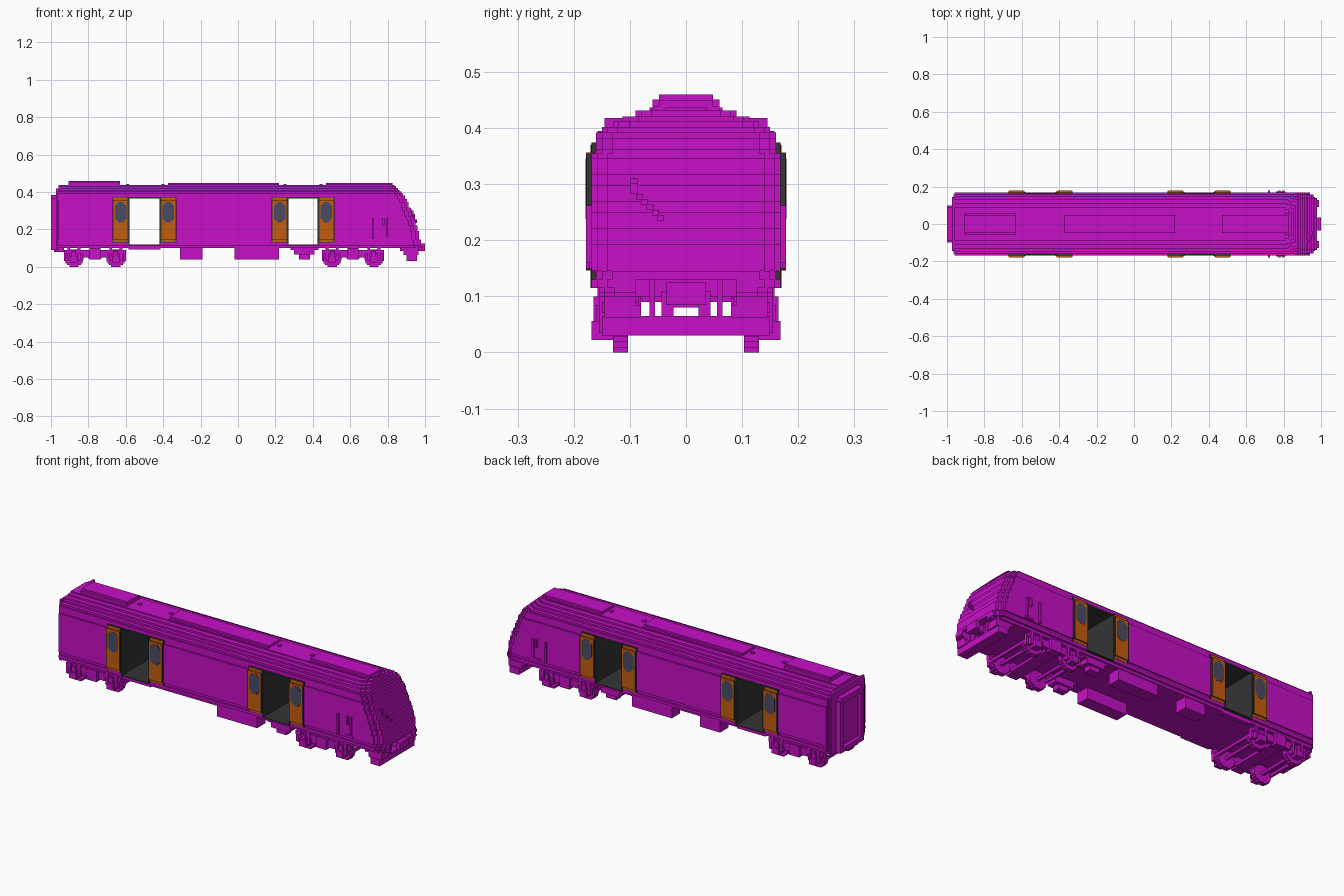
import bpy
import bmesh
import math
from mathutils import Matrix, Vector

if "Cube" in bpy.data.objects:
    bpy.data.objects.remove(bpy.data.objects["Cube"])


def material(name, rgb):
    m = bpy.data.materials.new(name)
    m.use_nodes = True
    m.diffuse_color = (*rgb, 1)
    m.node_tree.nodes["Principled BSDF"].inputs["Base Color"].default_value = (*rgb, 1)
    return m


MAGENTA = material("magenta_paint", (0.57, 0.005, 0.57))
ORANGE = material("door_orange", (0.56, 0.11, 0.005))
DARK = material("dark_grey", (0.035, 0.035, 0.035))
GLASS = material("blue_grey_glass", (0.07, 0.07, 0.13))

VOX = 0.0095
OPENINGS = [(-0.585, -0.415), (0.265, 0.43)]
SILL, LINTEL = 0.115, 0.37
TAIL, NOSE_START = -0.96, 0.8


def build(name, boxes, mat):
    """Make one object from boxes given as (x0, x1, y0, y1, z0, z1)."""
    bm = bmesh.new()
    for x0, x1, y0, y1, z0, z1 in boxes:
        mid = Vector((x0 + x1, y0 + y1, z0 + z1)) / 2
        size = Matrix.Diagonal((x1 - x0, y1 - y0, z1 - z0, 1))
        bmesh.ops.create_cube(bm, size=1, matrix=Matrix.Translation(mid) @ size)
    mesh = bpy.data.meshes.new(name)
    bm.to_mesh(mesh)
    bm.free()
    mesh.materials.append(mat)
    obj = bpy.data.objects.new(name, mesh)
    bpy.context.collection.objects.link(obj)
    return obj


def both(boxes):
    """Add the copy of each box on the other side."""
    return boxes + [(a, b, -d, -c, e, f) for a, b, c, d, e, f in boxes]


def lerp(points, t):
    for (a, va), (b, vb) in zip(points, points[1:]):
        if t <= b:
            return va + (vb - va) * (t - a) / (b - a)
    return points[-1][1]


# Stepped cross-section: top of each layer and its half width
LAYERS = [(0.115, 0.155), (0.13, 0.168), (0.145, 0.16), (0.355, 0.168),
          (LINTEL, 0.16), (0.392, 0.16), (0.402, 0.15), (0.412, 0.13),
          (0.421, 0.113), (0.431, 0.09), (0.437, 0.065)]
NOSE = [(0.1, 0.985), (0.13, 0.978), (0.19, 0.965), (0.25, 0.945), (0.3, 0.925),
        (0.35, 0.905), (0.38, 0.89), (0.4, 0.875), (0.42, 0.855), (0.437, 0.83)]


def nose_x(z):
    return round(lerp(NOSE, z) / VOX) * VOX


# Body shell, with the walls split around the doorways
shell, bottom = [], 0.1
for top, w in LAYERS:
    if bottom >= SILL and top <= LINTEL:
        cuts = [TAIL] + [x for o in OPENINGS for x in o] + [NOSE_START]
        spans = zip(cuts[::2], cuts[1::2])
    else:
        spans = [(TAIL, NOSE_START)]
    shell += [(a, b, -w, w, bottom, top) for a, b in spans]
    bottom = top
shell.append((TAIL - 0.012, TAIL, -0.145, 0.145, 0.09, 0.418))
shell.append((TAIL - 0.006, TAIL, -0.158, 0.158, 0.1, 0.395))
build("body_shell", shell, MAGENTA)

# Terraced nose
nose = []
bottom = 0.1
for top, w in LAYERS:
    n = max(1, round((top - bottom) / VOX))
    for i in range(n):
        z0 = bottom + (top - bottom) * i / n
        z1 = bottom + (top - bottom) * (i + 1) / n
        x = nose_x((z0 + z1) / 2)
        for inset, back in ((0, 4), (0.01, 2), (0.028, 0)):
            if z1 > 0.135:
                nose.append((NOSE_START, x - back * VOX, inset - w, w - inset, z0, z1))
            else:
                nose.append((NOSE_START, 0.935, -w, w, z0, z1))
                nose += both([(0.93, x - back * VOX, 0.09, w - inset, z0, z1)])
    bottom = top
build("nose", nose, MAGENTA)

# Windscreen wiper
wiper = []
for i in range(8):
    z = 0.235 + i * VOX
    y = -0.045 - min(i, 5) * VOX
    wiper.append((nose_x(z) - VOX, nose_x(z) + 0.006, y - 0.006, y + 0.006, z, z + VOX))
build("wiper", wiper, MAGENTA)

# Nose valance, plough, coupler and hoses
build("front_valance", both([
    (0.865, 0.965, 0.09, 0.145, 0.085, 0.1),
    (0.885, 0.965, 0.08, 0.145, 0.062, 0.085),
    (0.93, 0.958, 0.055, 0.065, 0.065, 0.13)]), MAGENTA)
build("snow_plough", [(0.9, 0.957, -0.15, 0.15, 0.03, 0.065)]
      + both([(0.92, 0.94, 0.022, 0.044, 0.06, 0.11)]), MAGENTA)
build("coupler", [(0.92, 0.985, -0.022, 0.022, 0.085, 0.12),
                  (0.978, 1.0, -0.036, 0.036, 0.085, 0.125)], MAGENTA)

# Cab handrails
build("cab_handrails", both([(x, x + 0.01, 0.16, 0.178, z, 0.262)
                             for x, z in ((0.717, 0.15), (0.773, 0.22), (0.793, 0.16))]), MAGENTA)
build("cab_steps", both([(0.76, 0.81, 0.16, 0.173, 0.15, 0.16)]), MAGENTA)

# Rear gangway: frame around a recessed door
build("rear_gangway", both([(-1.0, -0.965, 0.075, 0.1, 0.09, 0.365)]) + [
    (-1.0, -0.965, -0.09, 0.09, 0.355, 0.385),
    (-1.0, -0.965, -0.1, 0.1, 0.09, 0.115),
    (-0.98, -0.965, -0.08, 0.08, 0.1, 0.37)], MAGENTA)
build("rear_coupler", [(-0.985, -0.93, -0.03, 0.03, 0.08, 0.105)], MAGENTA)

# Roof units and vents
roof = []
for x0, x1, rise in ((-0.905, -0.63, 0.46), (-0.375, 0.22, 0.449), (0.47, 0.825, 0.449)):
    roof.append((x0, x1, -0.06, 0.06, 0.43, rise - VOX))
    roof.append((x0, x1, -0.048, 0.048, 0.43, rise))
build("roof_units", roof, MAGENTA)
build("roof_vents", [(x - 0.008, x + 0.008, -0.008, 0.008, 0.43, 0.444)
                     for x in (-0.59, -0.4, 0.25, 0.445)], MAGENTA)

# Doorway linings
lining, T = [], 0.004
for a, b in OPENINGS:
    lining += [(a, b, -0.168, 0.168, SILL, SILL + T),
               (a, b, -0.162, 0.162, LINTEL - T, LINTEL + T),
               (a, a + T, -0.17, 0.17, SILL, LINTEL),
               (b - T, b, -0.17, 0.17, SILL, LINTEL)]
build("doorway_linings", lining, DARK)

# Open sliding doors: dark edge, orange face, stepped oval window
edges, faces, panes = [], [], []
for a, b in OPENINGS:
    for x0, x1 in ((a - 0.085, a), (b, b + 0.085)):
        edges += [(x0, x1, 0.155, 0.168, 0.13, 0.374), (x0, x1, 0.16, 0.177, 0.147, 0.355)]
        faces += [(x0 + 0.005, x1 - 0.005, 0.157, 0.169, 0.133, 0.371),
                  (x0 + 0.005, x1 - 0.005, 0.163, 0.178, 0.146, 0.356)]
        mid = (x0 + x1) / 2
        for half_w, half_h in ((0.015, 0.054), (0.024, 0.045), (0.031, 0.035)):
            panes.append((mid - half_w, mid + half_w, 0.173, 0.179, 0.292 - half_h, 0.292 + half_h))
build("door_edges", both(edges), DARK)
build("door_panels", both(faces), ORANGE)
build("door_windows", both(panes), GLASS)

# Underfloor equipment
build("equipment_boxes", both([(-0.02, 0.22, 0.08, 0.15, 0.04, 0.105)])
      + [(-0.31, -0.19, 0.08, 0.15, 0.04, 0.105)], MAGENTA)
build("air_tanks", both([(0.28, 0.43, 0.085, 0.145, 0.09, 0.105),
                         (0.3, 0.41, 0.085, 0.145, 0.065, 0.09),
                         (0.325, 0.385, 0.095, 0.135, 0.04, 0.065)]), MAGENTA)
build("door_steps", both([(a, b, 0.13, 0.155, 0.094, 0.104) for a, b in OPENINGS[:1]]), MAGENTA)

# Bogies
R = 0.046
for label, centre in (("rear", -0.765), ("front", 0.615)):
    wheels, frame = [], []
    for axle in (centre - 0.112, centre + 0.112):
        for i in range(10):
            z0 = R * 2 * i / 10
            half = math.sqrt(R * R - (z0 + R / 10 - R) ** 2) + 0.005
            wheels.append((axle - half, axle + half, 0.103, 0.13, z0, z0 + R / 5))
        frame += [(axle - 0.02, axle + 0.02, 0.125, 0.168, 0.022, 0.056),
                  (axle - 0.035, axle - 0.02, 0.13, 0.155, 0.035, 0.1),
                  (axle + 0.02, axle + 0.035, 0.13, 0.155, 0.035, 0.1),
                  (axle - 0.012, axle + 0.012, 0.135, 0.16, 0.05, 0.085),
                  (axle - 0.007, axle + 0.007, 0, 0.11, R - 0.007, R + 0.007)]
    frame += [(centre - 0.165, centre + 0.165, 0.128, 0.15, 0.07, 0.09),
              (centre - 0.07, centre + 0.07, 0.128, 0.15, 0.05, 0.072),
              (centre - 0.03, centre + 0.03, 0.128, 0.165, 0.04, 0.1),
              (centre - 0.035, centre + 0.035, 0, 0.13, 0.045, 0.06)]
    frame += [(centre + s * 0.16 - 0.006, centre + s * 0.16 + 0.006, 0, 0.14, 0.045, 0.06)
              for s in (-1, 1)]
    frame += [(centre + s * 0.16 - 0.006, centre + s * 0.16 + 0.006, 0.128, 0.145, 0.03, 0.08)
              for s in (-1, 1)]
    build(label + "_wheels", both(wheels), MAGENTA)
    build(label + "_bogie_frame", both(frame), MAGENTA)
